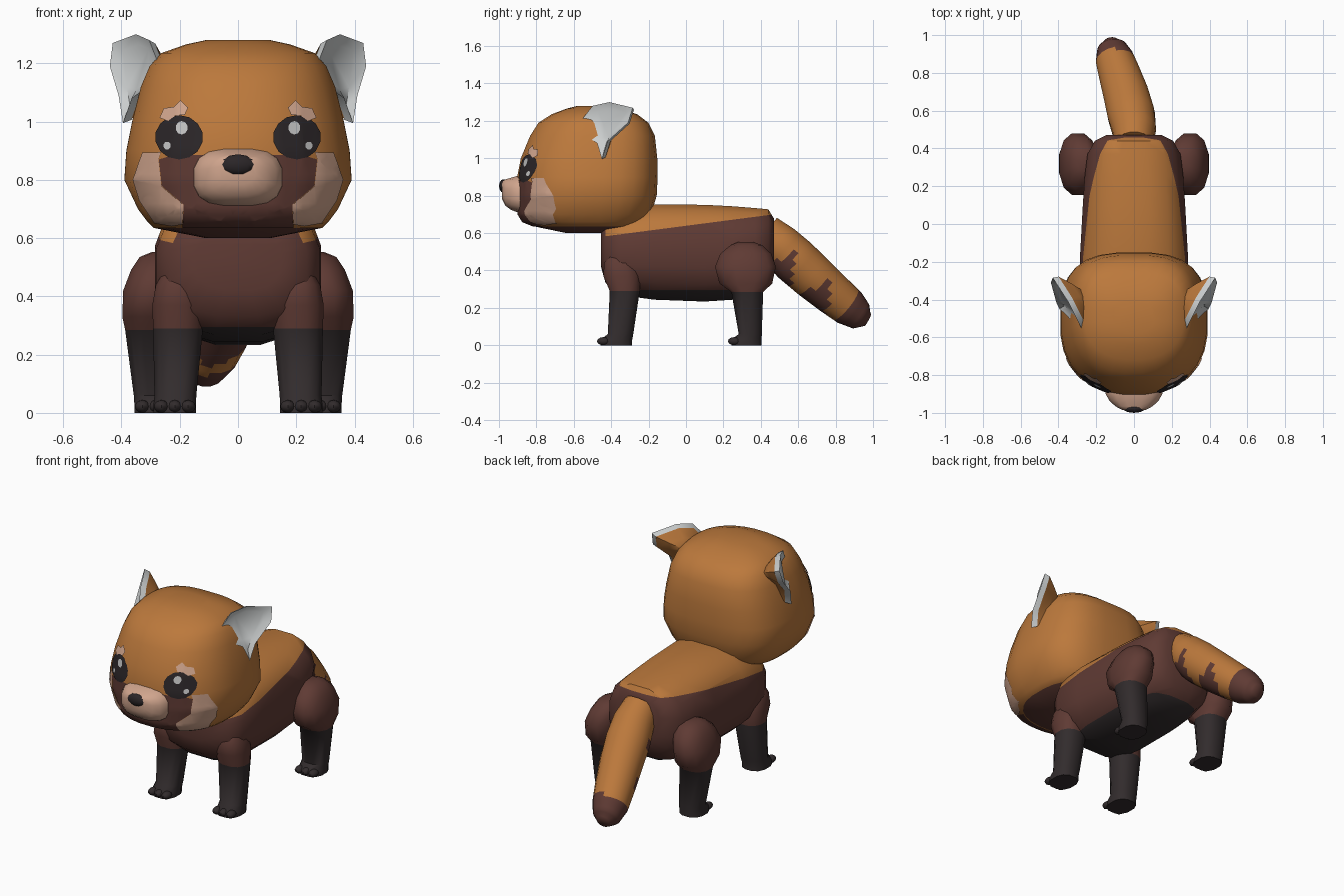
import bpy, bmesh, math
from mathutils import Vector
from mathutils.bvhtree import BVHTree

if "Cube" in bpy.data.objects:
    bpy.data.objects.remove(bpy.data.objects["Cube"])


def material(name, rgb):
    m = bpy.data.materials.new(name)
    m.diffuse_color = (*rgb, 1)
    m.use_nodes = True
    m.node_tree.nodes["Principled BSDF"].inputs["Base Color"].default_value = m.diffuse_color
    return m


ORANGE = material("orange fur", (0.50, 0.19, 0.045))
BROWN = material("brown fur", (0.115, 0.043, 0.034))
BLACK = material("black fur", (0.032, 0.025, 0.026))
CREAM = material("cream fur", (0.64, 0.38, 0.27))
WHITE = material("white ear", (0.60, 0.62, 0.62))
DARK = material("eye black", (0.024, 0.019, 0.021))
SHINE = material("eye shine", (0.55, 0.55, 0.55))


def finish(bm, name, mats, rule=None, angle=50):
    """Turn a bmesh into a named, smooth-shaded object, coloured by rule(centre, normal)."""
    bm.normal_update()
    for f in bm.faces:
        f.smooth = True
        if rule:
            f.material_index = rule(f.calc_center_median(), f.normal)
    me = bpy.data.meshes.new(name)
    bm.to_mesh(me)
    bm.free()
    me.set_sharp_from_angle(angle=math.radians(angle))
    for m in mats:
        me.materials.append(m)
    ob = bpy.data.objects.new(name, me)
    bpy.context.collection.objects.link(ob)
    return ob


def loft(rings):
    """Skin a list of equal-length rings and cap both ends."""
    bm = bmesh.new()
    vs = [[bm.verts.new(p) for p in r] for r in rings]
    n = len(vs[0])
    for a, b in zip(vs, vs[1:]):
        for i in range(n):
            bm.faces.new((a[i], a[(i + 1) % n], b[(i + 1) % n], b[i]))
    bm.faces.new(vs[0])
    bm.faces.new(vs[-1])
    bmesh.ops.recalc_face_normals(bm, faces=bm.faces)
    return bm


def oval(n, ru, rv, pw=2.0, pw_pos=None):
    """Superellipse points; pw_pos is the exponent used on the +v half."""
    out = []
    for i in range(n):
        a = 2 * math.pi * (i + 0.5) / n
        c, s = math.cos(a), math.sin(a)
        e = 2 / (pw_pos if pw_pos and s > 0 else pw)
        out.append((ru * math.copysign(abs(c) ** e, c), rv * math.copysign(abs(s) ** e, s)))
    return out


def ball(name, loc, size, mat, seg=10):
    bm = bmesh.new()
    bmesh.ops.create_uvsphere(bm, u_segments=seg, v_segments=6, radius=1)
    for v in bm.verts:
        v.co = Vector(loc) + Vector(a * b for a, b in zip(v.co, size))
    return finish(bm, name, [mat])


# Head: horizontal sections (z, half width, front y, back y)
head_rows = [(.60, .11, -.64, -.40), (.635, .29, -.81, -.25), (.66, .315, -.875, -.21),
             (.70, .345, -.90, -.185), (.80, .392, -.905, -.155), (.90, .385, -.905, -.15),
             (1.0, .365, -.885, -.152), (1.12, .335, -.835, -.165), (1.19, .305, -.79, -.20),
             (1.235, .265, -.72, -.26), (1.265, .18, -.64, -.35), (1.28, .11, -.58, -.41)]
rings = []
for z, w, y0, y1 in head_rows:
    cy = y0 + (y1 - y0) * .5
    rings.append([(x, cy + y, z) for x, y in oval(28, w, (y1 - y0) / 2, 2.3, 3.0)])
bm = loft(rings)
face_tree = BVHTree.FromBMesh(bm)
finish(bm, "head", [ORANGE, BROWN],
       lambda c, n: int(c.z < .634 and abs(c.x) < .21 and c.y < -.3))


# Face markings: outlines drawn in the front view and wrapped onto the head
def marking(name, pts, mat, lift):
    for s in (1, -1):
        bm = bmesh.new()
        f = bm.faces.new([bm.verts.new((s * x, -2, z)) for x, z in pts])
        f.normal_update()
        if f.normal.y > 0:
            f.normal_flip()
        bmesh.ops.triangulate(bm, faces=bm.faces)
        for i in range(-20, 21):
            for co, no in (((i * .02, 0, 0), (1, 0, 0)), ((0, 0, .9 + i * .02), (0, 0, 1))):
                bmesh.ops.bisect_plane(bm, geom=bm.verts[:] + bm.edges[:] + bm.faces[:],
                                       plane_co=co, plane_no=no)
        for v in bm.verts:
            hit, no, _, _ = face_tree.ray_cast(v.co, Vector((0, 1, 0)))
            if hit:
                v.co = hit + no * lift
        bad = [v for v in bm.verts if v.co.y < -1.5]
        bmesh.ops.delete(bm, geom=bad, context='VERTS')
        finish(bm, name + (" right" if s > 0 else " left"), [mat])


def disc(cx, cz, rx, rz, n=14):
    return [(cx + u, cz + v) for u, v in oval(n, rx, rz)]


marking("cheek_mask", [(0, .637), (.19, .637), (.185, .715), (.26, .78), (.27, .87),
                       (.22, .885), (.10, .885), (0, .885)], BROWN, .003)
marking("cheek_fur", [(.188, .652), (.225, .645), (.285, .655), (.335, .73), (.357, .80),
                      (.325, .893), (.262, .895), (.27, .87), (.26, .78), (.185, .715)], CREAM, .005)
marking("eye", disc(.20, .945, .081, .075), DARK, .006)
marking("eye_shine_large", disc(.19, .977, .021, .023, 10), SHINE, .009)
marking("eye_shine_small", disc(.238, .916, .013, .014, 8), SHINE, .009)
marking("eyebrow", [(.168, 1.045), (.195, 1.07), (.215, 1.048), (.25, 1.043), (.265, 1.01),
                    (.235, 1.0), (.21, 1.018), (.18, 1.02)], CREAM, .008)

# Muzzle and nose
rings = []
for y, w, z0, z1 in [(-.82, .16, .70, .915), (-.90, .152, .71, .908), (-.935, .132, .722, .897),
                     (-.965, .10, .745, .888), (-.985, .062, .785, .878)]:
    rings.append([(x, y, (z0 + z1) / 2 + z) for x, z in oval(16, w, (z1 - z0) / 2, 2.8)])
finish(loft(rings), "muzzle", [CREAM])
ball("nose", (0, -.976, .852), (.06, .024, .036), DARK)

# Ears: white front dish with an orange back reaching into the head
ear_outline = [(.27, -.57, 1.19), (.305, -.50, 1.28), (.35, -.41, 1.30), (.43, -.285, 1.27),
               (.44, -.31, 1.19), (.41, -.42, 1.09), (.395, -.45, .995), (.365, -.475, 1.08),
               (.31, -.535, 1.12)]
for s, side in ((1, "right"), (-1, "left")):
    flip = lambda p: Vector((s * p[0], p[1], p[2]))
    edge = [flip(p) for p in ear_outline]
    root, mid = flip((.23, -.37, 1.17)), flip((.355, -.43, 1.19))
    back = flip((-.025, .018, -.005))
    rim = [p.lerp(mid, .08) + back for p in edge]
    dish = [p.lerp(mid, .3) + back * .5 for p in edge]
    finish(loft([rim, edge, dish]), "ear_front_" + side, [WHITE])
    finish(loft([[p.lerp(root, .8) for p in edge], [p.lerp(root, .4) for p in rim], rim]),
           "ear_back_" + side, [ORANGE])

# Body: sections along y (y, half width, bottom z, top z), cut where the fur changes colour
rings = []
for y, w, z0, z1 in [(-.455, .15, .42, .62), (-.43, .24, .33, .68), (-.35, .285, .265, .73),
                     (-.17, .29, .24, .757), (.10, .275, .23, .755), (.25, .265, .24, .747),
                     (.37, .25, .27, .737), (.44, .21, .33, .73), (.47, .15, .42, .68)]:
    rings.append([(x, y, (z0 + z1) / 2 + z) for x, z in oval(16, w, (z1 - z0) / 2, 2.6)])
bm = loft(rings)
for co, no in (((0, 0, .295), (0, 0, 1)), ((0, -.3, .60), (0, -.13, 1))):
    bmesh.ops.bisect_plane(bm, geom=bm.verts[:] + bm.edges[:] + bm.faces[:], plane_co=co, plane_no=no)
finish(bm, "body", [ORANGE, BROWN, BLACK],
       lambda c, n: 2 if c.z < .295 else int(c.z < .60 + .13 * (c.y + .3) or c.y < -.4))

# Legs: sections up z (z, centre x, half width, front y, back y)
front_leg = [(0, .217, .075, -.46, -.285), (.03, .217, .075, -.46, -.285), (.06, .215, .074, -.42, -.28),
             (.29, .206, .088, -.41, -.245), (.37, .206, .091, -.445, -.24),
             (.44, .206, .078, -.44, -.26), (.49, .208, .045, -.415, -.295), (.512, .21, .018, -.38, -.33)]
hind_leg = [(0, .282, .076, .24, .407), (.03, .282, .076, .24, .407), (.06, .283, .077, .28, .407),
            (.285, .30, .09, .24, .415), (.33, .30, .10, .175, .465), (.42, .297, .10, .15, .485),
            (.49, .28, .09, .18, .46), (.535, .27, .07, .235, .41), (.553, .26, .035, .28, .36)]
for s, side in ((1, "right"), (-1, "left")):
    for name, rows in (("front_leg", front_leg), ("hind_leg", hind_leg)):
        rings = [[(s * cx + x, (y0 + y1) / 2 + y, z) for x, y in oval(12, w, (y1 - y0) / 2, 2.4)]
                 for z, cx, w, y0, y1 in rows]
        finish(loft(rings), f"{name}_{side}", [BLACK, BROWN], lambda c, n: int(c.z > .28))
        # three toes per foot
        for k in (-1, 0, 1):
            ball(f"{name}_toe_{side}", (s * rows[0][1] + k * .046, rows[0][3] + .02, .022),
                 (.026, .036, .022), BLACK, 8)

# Tail: tapered tube along a bent path, with a brown tip and brown wedges underneath
path = [(0, .42, .61, .10), (0, .50, .535, .118), (-.015, .58, .455, .127), (-.04, .68, .365, .122),
        (-.075, .79, .27, .112), (-.103, .875, .20, .102), (-.117, .935, .155, .078), (-.122, .972, .135, .035)]
steps = []
for a, b in zip(path, path[1:]):
    steps += [[p + (q - p) * k / 4 for p, q in zip(a, b)] for k in range(4)]
steps.append(list(path[-1]))
rings = []
for i, (x, y, z, r) in enumerate(steps):
    d = Vector(steps[min(i + 3, len(steps) - 1)][:3]) - Vector(steps[max(i - 3, 0)][:3])
    u = d.cross(Vector((0, 0, 1))).normalized()
    v = u.cross(d).normalized()
    rings.append([Vector((x, y, z)) + u * p + v * q for p, q in oval(16, r, r)])


def tail_colour(c, n):
    along = .77 * c.y - .64 * c.z
    if along > .53:
        return 1
    # wedges narrow as they climb the sides
    reach = .07 * max(0, .35 - (.64 * n.y + .77 * n.z))
    return int(any(abs(along - b) < reach for b in (.14, .38)))


finish(loft(rings), "tail", [ORANGE, BROWN], tail_colour)
